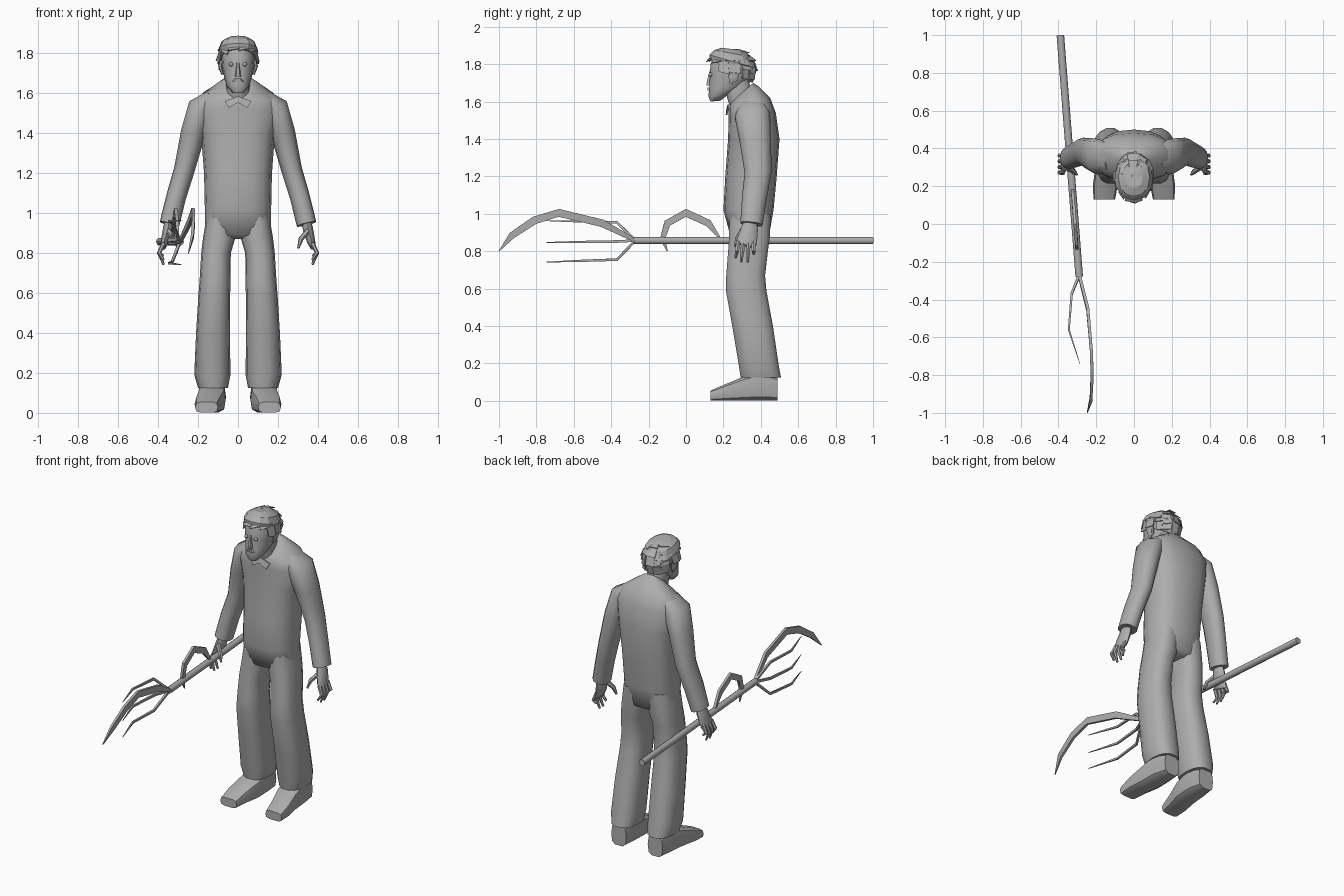
import bpy, bmesh, math, random
from mathutils import Vector

if "Cube" in bpy.data.objects:
    bpy.data.objects.remove(bpy.data.objects["Cube"])

random.seed(4)
grey = bpy.data.materials.new("plain_grey")
grey.diffuse_color = (0.42, 0.42, 0.42, 1)
grey.use_nodes = True
grey.node_tree.nodes["Principled BSDF"].inputs["Base Color"].default_value = grey.diffuse_color


def finish(name, bm, angle=40, fix=True):
    if fix:
        bmesh.ops.recalc_face_normals(bm, faces=bm.faces[:])
    me = bpy.data.meshes.new(name)
    bm.to_mesh(me)
    bm.free()
    me.materials.append(grey)
    me.shade_smooth()
    me.set_sharp_from_angle(angle=math.radians(angle))
    ob = bpy.data.objects.new(name, me)
    bpy.context.collection.objects.link(ob)
    return ob


def unit_ring(n, p):
    off = math.pi / 4 if n == 4 else 0
    out = []
    for i in range(n):
        a = 2 * math.pi * i / n + off
        c, s = math.cos(a), math.sin(a)
        out.append((math.copysign(abs(c) ** p, c), math.copysign(abs(s) ** p, s)))
    return out


def skin(name, rings, angle=40):
    bm = bmesh.new()
    vs = [[bm.verts.new(c) for c in r] for r in rings]
    n = len(vs[0])
    for a, b in zip(vs, vs[1:]):
        for i in range(n):
            j = (i + 1) % n
            bm.faces.new((a[i], a[j], b[j], b[i]))
    bm.faces.new(vs[0])
    bm.faces.new(vs[-1])
    return finish(name, bm, angle)


def loft(name, sections, n=14, p=0.8, sx=1, angle=45):
    """Stacked sections: front z, back z, x min, x max, y front, y back."""
    rings = []
    for zf, zb, x0, x1, y0, y1 in sections:
        rings.append([(sx * ((x0 + x1) / 2 + c * (x1 - x0) / 2),
                       (y0 + y1) / 2 + s * (y1 - y0) / 2,
                       (zf + zb) / 2 + s * (zb - zf) / 2) for c, s in unit_ring(n, p)])
    return skin(name, rings, angle)


def sweep(name, path, sizes, n=8, p=1.0, sx=1, angle=45):
    """Sections of half sizes (a, b) swept along a path."""
    pts = [Vector(q) for q in path]
    rings = []
    for i, q in enumerate(pts):
        t = (pts[min(i + 1, len(pts) - 1)] - pts[max(i - 1, 0)]).normalized()
        s = Vector((1, 0, 0))
        s = (s - t * s.dot(t)).normalized()
        u = s.cross(t)
        a, b = sizes[i]
        rings.append([Vector((sx * v.x, v.y, v.z)) for v in
                      (q + s * (a * c) + u * (b * d) for c, d in unit_ring(n, p))])
    return skin(name, rings, angle)


def sym(rows):
    return [(zf, zb, -w, w, y0, y1) for zf, zb, w, y0, y1 in rows]


# Torso with sloping collar, neck and head
loft("torso", sym([(.87, .87, .09, .29, .41), (.89, .89, .165, .235, .445),
                   (1.02, 1.02, .166, .20, .468), (1.2, 1.2, .17, .21, .485),
                   (1.4, 1.4, .185, .225, .50), (1.52, 1.54, .215, .228, .48),
                   (1.56, 1.62, .185, .228, .45), (1.585, 1.68, .105, .235, .39),
                   (1.605, 1.70, .066, .25, .36)]), n=16, p=.8, angle=60)
loft("neck", sym([(1.55, 1.62, .06, .24, .36), (1.68, 1.74, .058, .20, .33)]))
loft("head", sym([(1.60, 1.605, .028, .13, .185), (1.63, 1.64, .056, .118, .23),
                  (1.67, 1.68, .068, .122, .31), (1.73, 1.73, .08, .125, .345),
                  (1.80, 1.80, .085, .128, .36), (1.85, 1.85, .07, .15, .335),
                  (1.88, 1.88, .035, .19, .29)]), p=.9, angle=60)

# Face details
loft("nose", sym([(1.685, 1.685, .016, .108, .15), (1.70, 1.70, .014, .108, .15),
                  (1.76, 1.76, .007, .122, .15)]), n=6)
loft("moustache", sym([(1.66, 1.66, .03, .113, .15), (1.675, 1.675, .02, .112, .15)]), n=6)
for sx in (-1, 1):
    bm = bmesh.new()
    bmesh.ops.create_icosphere(bm, subdivisions=2, radius=.011)
    bmesh.ops.translate(bm, verts=bm.verts, vec=(.034 * sx, .131, 1.745))
    finish("eye", bm)
    sweep("ear", [(.082, .245, 1.77), (.09, .25, 1.735), (.078, .24, 1.695)],
          [(.008, .014), (.01, .024), (.006, .01)], n=6, sx=sx)

# Hair: cap with ragged overlapping tufts
loft("hair_cap", sym([(1.825, 1.70, .088, .125, .355), (1.85, 1.78, .1, .125, .372),
                      (1.875, 1.84, .083, .15, .345), (1.888, 1.874, .045, .19, .30)]),
     n=12, p=.9, angle=25)


def scalp(el, az, k):
    return Vector((.1 * k * math.cos(el) * math.sin(az),
                   .245 - .13 * k * math.cos(el) * math.cos(az), 1.775 + .105 * k * math.sin(el)))


bm = bmesh.new()
for el, count, clear in ((-18, 13, 72), (8, 13, 48), (35, 11, 0), (62, 7, 0)):
    for i in range(count):
        deg = 360 * (i + .5) / count
        if min(deg, 360 - deg) < clear:
            continue
        az = math.radians(deg + random.uniform(-6, 6))
        e = math.radians(el + random.uniform(-5, 5))
        w = math.radians(random.uniform(150, 215) / count)
        d = math.radians(random.uniform(13, 19))
        k = random.uniform(1.07, 1.14)
        top = [scalp(e + d, az + m * w, 1.03) for m in (-1, 1)]
        low = [scalp(e - d * random.uniform(.7, 1.3), az + m * w, k) for m in (.9, -.8)]
        outer = [bm.verts.new(q) for q in top + low]
        mid = sum((q for q in top + low), Vector()) / 4
        inward = (Vector((0, .245, 1.775)) - mid).normalized() * .005
        inner = [bm.verts.new(q + inward) for q in top + low]
        bm.faces.new(outer)
        bm.faces.new(inner[::-1])
        for j in range(4):
            m = (j + 1) % 4
            bm.faces.new((outer[j], inner[j], inner[m], outer[m]))
finish("hair_tufts", bm, 20)

# Collar flaps
for sx in (-1, 1):
    bm = bmesh.new()
    front = [(0, .222, 1.585), (.066, .222, 1.56), (.046, .212, 1.527), (0, .214, 1.553)]
    f = [bm.verts.new((sx * x, y, z)) for x, y, z in front]
    b = [bm.verts.new((sx * x, y + .008, z)) for x, y, z in front]
    bm.faces.new(f)
    bm.faces.new(b[::-1])
    for j in range(4):
        m = (j + 1) % 4
        bm.faces.new((f[j], b[j], b[m], f[m]))
    finish("collar_flap", bm)

# Limbs, built for both sides
for sx in (-1, 1):
    loft("trouser_leg", [(1.0, 1.0, .01, .155, .23, .455), (.87, .87, .015, .176, .228, .45),
                         (.80, .80, .036, .184, .223, .44), (.67, .67, .038, .192, .213, .425),
                         (.59, .59, .039, .198, .211, .432), (.40, .40, .04, .21, .245, .467),
                         (.19, .19, .038, .219, .28, .498), (.125, .125, .05, .20, .29, .51)],
         sx=sx, p=.8, angle=60)
    # Shoe: sections running from heel to toe
    shoe = []
    for y, x0, x1, h in ((.49, .075, .18, .13), (.40, .06, .20, .16), (.30, .062, .205, .128),
                         (.21, .085, .217, .09), (.13, .10, .215, .055)):
        shoe.append([(sx * ((x0 + x1) / 2 + c * (x1 - x0) / 2), y, h / 2 + s * h / 2)
                     for c, s in unit_ring(10, .6)])
    skin("shoe", shoe)
    sweep("sleeve", [(.13, .35, 1.585), (.185, .355, 1.53), (.225, .37, 1.40),
                     (.268, .385, 1.22), (.31, .365, 1.08), (.343, .35, .945)],
          [(.035, .07), (.066, .095), (.062, .085), (.052, .072), (.05, .066), (.05, .06)],
          n=12, p=.9, sx=sx, angle=60)
    sweep("palm", [(.342, .345, .97), (.35, .34, .92), (.368, .325, .85), (.375, .32, .83)],
          [(.022, .032), (.026, .045), (.02, .055), (.014, .05)], sx=sx)
    for y, yt, zt in ((.28, .265, .765), (.307, .295, .742), (.334, .33, .742), (.362, .362, .785)):
        sweep("finger", [(.372, y, .85), (.395, (y + yt) / 2, .80), (.372, yt, zt)],
              [(.012, .013), (.011, .012), (.006, .007)], n=6, sx=sx)
    sweep("thumb", [(.35, .30, .91), (.315, .275, .87), (.302, .262, .825)],
          [(.015, .016), (.013, .013), (.006, .007)], n=6, sx=sx)

# Fork: shaft, curved blade, three tines and a small hoop
sweep("shaft", [(-.39, 1, .857), (-.29, -.28, .857)], [(.02, .02)] * 2, n=10)
sweep("blade", [(-.29, -.27, .857), (-.245, -.45, .95), (-.225, -.68, 1.005),
                (-.222, -.81, .965), (-.228, -.93, .885), (-.248, -1, .80)],
      [(.008, .01), (.008, .02), (.008, .021), (.008, .021), (.007, .018), (.002, .002)],
      n=4, p=.01)
for z1, z2 in ((.955, .963), (.852, .847), (.755, .742)):
    sweep("tine", [(-.29, -.27, .857), (-.33, -.37, z1), (-.345, -.56, (z1 + z2) / 2),
                   (-.285, -.745, z2)],
          [(.007, .007), (.006, .007), (.005, .006), (.001, .002)], n=4, p=.01)
hoop = [(.18, .87), (.12, .95), (0, 1.005), (-.10, .95), (-.125, .865), (-.10, .80)]
sweep("hoop", [(-.312 - .079 * y, y, z) for y, z in hoop],
      [(.008, .006), (.008, .019), (.008, .021), (.008, .019), (.008, .014), (.003, .003)],
      n=4, p=.01)
